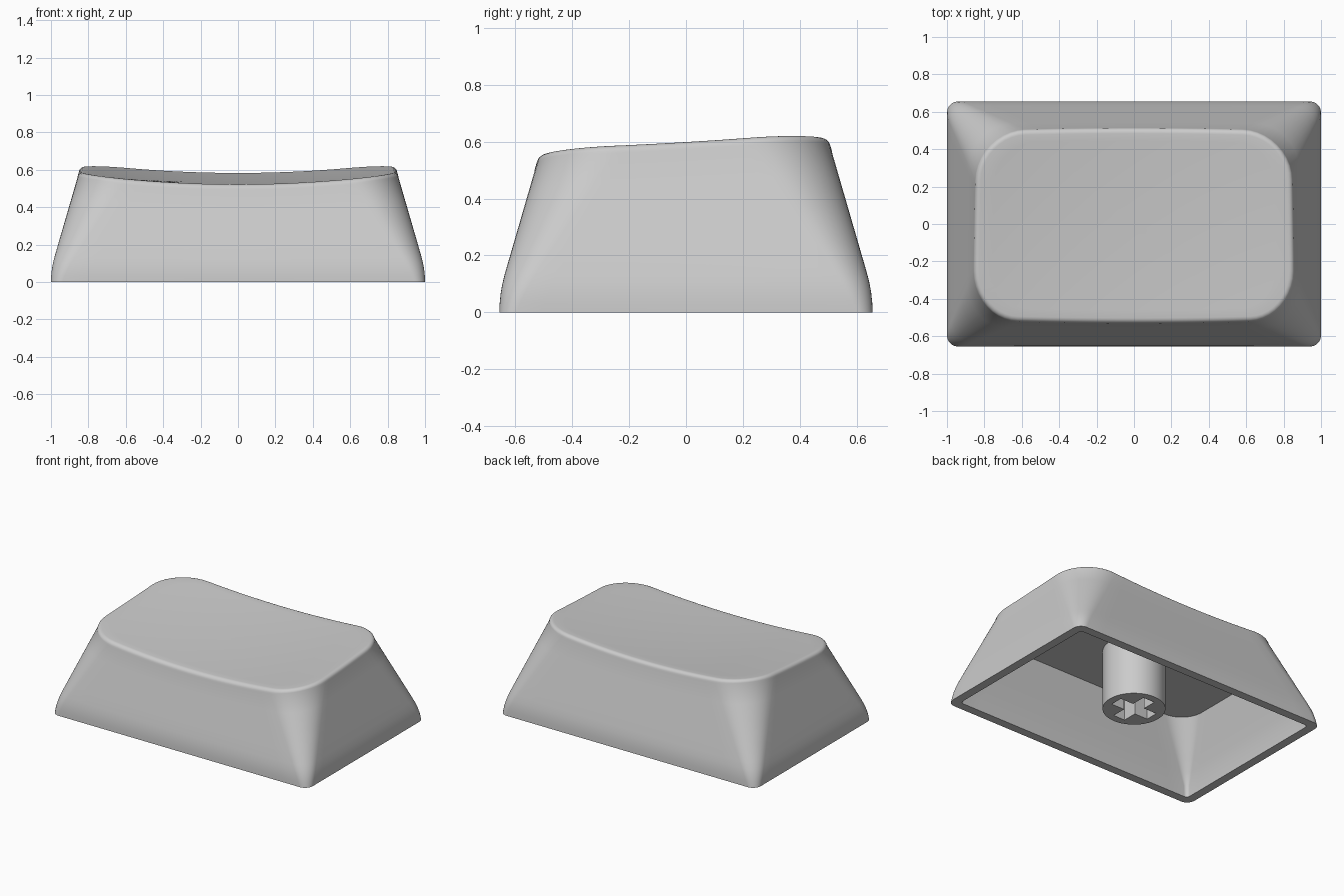
import bpy, bmesh
from math import sin, cos, pi, radians

if "Cube" in bpy.data.objects:
    bpy.data.objects.remove(bpy.data.objects["Cube"], do_unlink=True)

HALF_X, HALF_Y = 1.0, 0.655
WALL, CEILING, FILLET = 0.06, 0.46, 0.03
ARC, SIDE = 10, 14          # segments per corner and per straight side

grey = bpy.data.materials.new("light grey plastic")
grey.use_nodes = True
grey.diffuse_color = (0.6, 0.6, 0.6, 1)
grey.node_tree.nodes["Principled BSDF"].inputs["Base Color"].default_value = (0.6, 0.6, 0.6, 1)


def dish(x, y):
    """Height of the scooped, tilted top."""
    return 0.545 + 0.062 * y + 0.035 * y * y + 0.078 * x * x


def inset(z):
    """How far the wall leans in: upright at the foot, then straight."""
    bend, slope = 0.14, 0.29
    return slope * z * z / (2 * bend) if z < bend else slope * (z - bend / 2)


def outline(hx, hy, r):
    """Rounded rectangle as a list of points, counter-clockwise."""
    pts = []
    corners = [(1, 1), (-1, 1), (-1, -1), (1, -1)]
    for i, (sx, sy) in enumerate(corners):
        cx, cy = sx * (hx - r), sy * (hy - r)
        for k in range(ARC + 1):
            a = (i + k / ARC) * pi / 2
            pts.append((cx + r * cos(a), cy + r * sin(a)))
        nx, ny = corners[(i + 1) % 4]
        a = (i + 1) * pi / 2
        x0, y0 = pts[-1]
        x1, y1 = nx * (hx - r) + r * cos(a), ny * (hy - r) + r * sin(a)
        for k in range(1, SIDE):
            t = k / SIDE
            pts.append((x0 + (x1 - x0) * t, y0 + (y1 - y0) * t))
    return pts


def section(z, d=0.0):
    """Horizontal section of the body at height z, shrunk by d."""
    e = inset(z) + d
    return outline(HALF_X - e, HALF_Y - e, max(0.06 + 0.36 * z - d, 0.025))


COUNT = len(section(0))


def wall_point(i, t, d=0.0):
    """Point i of the outer wall, t of the way up to the dished edge."""
    z = 0.56 * t
    for _ in range(4):
        x, y = section(z, d)[i]
        z = t * (dish(x, y) - FILLET)
    return x, y, z


def finish(obj, angle):
    bpy.ops.object.select_all(action="DESELECT")
    obj.select_set(True)
    bpy.context.view_layer.objects.active = obj
    bpy.ops.object.shade_smooth_by_angle(angle=radians(angle))


def new_object(name, bm):
    bmesh.ops.recalc_face_normals(bm, faces=bm.faces)
    mesh = bpy.data.meshes.new(name)
    bm.to_mesh(mesh)
    bm.free()
    mesh.materials.append(grey)
    obj = bpy.data.objects.new(name, mesh)
    bpy.context.collection.objects.link(obj)
    return obj


# Shell: inner wall, rim, outer wall, rounded edge and dished top
rings = []
for k in range(6, -1, -1):
    z = CEILING * k / 6
    rings.append([(x, y, z) for x, y in section(z, WALL)])
for t in (0, 0.06, 0.12, 0.18, 0.25, 0.4, 0.6, 0.8, 1):
    rings.append([wall_point(i, t) for i in range(COUNT)])
edge = rings[-1]
for k in range(1, 6):
    a = k / 5 * pi / 2
    d = FILLET * (1 - cos(a))
    ring = []
    for i, (x, y, z) in enumerate(edge):
        px, py = section(z, d)[i]
        ring.append((px, py, dish(px, py) - FILLET * (1 - sin(a))))
    rings.append(ring)
lip = rings[-1]
for k in range(11, 0, -1):
    s = k / 12
    rings.append([(x * s, y * s, dish(x * s, y * s)) for x, y, z in lip])

bm = bmesh.new()
loops = [[bm.verts.new(p) for p in ring] for ring in rings]
for low, high in zip(loops, loops[1:]):
    for i in range(COUNT):
        j = (i + 1) % COUNT
        bm.faces.new((low[i], low[j], high[j], high[i]))
bm.faces.new(loops[0])
centre = bm.verts.new((0, 0, dish(0, 0)))
for i in range(COUNT):
    bm.faces.new((loops[-1][i], loops[-1][(i + 1) % COUNT], centre))
finish(new_object("cap_shell", bm), 35)

# Stem: round post under the ceiling with a cross-shaped socket
STEM_R, STEM_Z, ARM, SLOT, DEPTH = 0.2, 0.04, 0.147, 0.045, 0.28
bm = bmesh.new()
top = CEILING + 0.01
post = bmesh.ops.create_cone(bm, cap_ends=True, segments=48, radius1=STEM_R,
                             radius2=STEM_R, depth=top - STEM_Z)
bmesh.ops.translate(bm, verts=post["verts"], vec=(0, 0, (top + STEM_Z) / 2))
stem = new_object("stem", bm)

# Cross cutter, one solid plus-shaped prism
bm = bmesh.new()
cross = []
for q in range(4):
    c, s = round(cos(q * pi / 2)), round(sin(q * pi / 2))
    for x, y in ((ARM, -SLOT), (ARM, SLOT), (SLOT, SLOT)):
        cross.append(bm.verts.new((x * c - y * s, x * s + y * c, STEM_Z - 0.05)))
face = bm.faces.new(cross)
sides = bmesh.ops.extrude_face_region(bm, geom=[face])["geom"]
bmesh.ops.translate(bm, verts=[v for v in sides if isinstance(v, bmesh.types.BMVert)],
                    vec=(0, 0, DEPTH + 0.05))
cutter = new_object("socket_cutter", bm)
cutter.hide_render = True

cut = stem.modifiers.new("socket", "BOOLEAN")
cut.operation = "DIFFERENCE"
cut.solver = "EXACT"
cut.object = cutter
bpy.context.view_layer.objects.active = stem
bpy.ops.object.modifier_apply(modifier=cut.name)
bpy.data.objects.remove(cutter, do_unlink=True)
finish(stem, 35)
